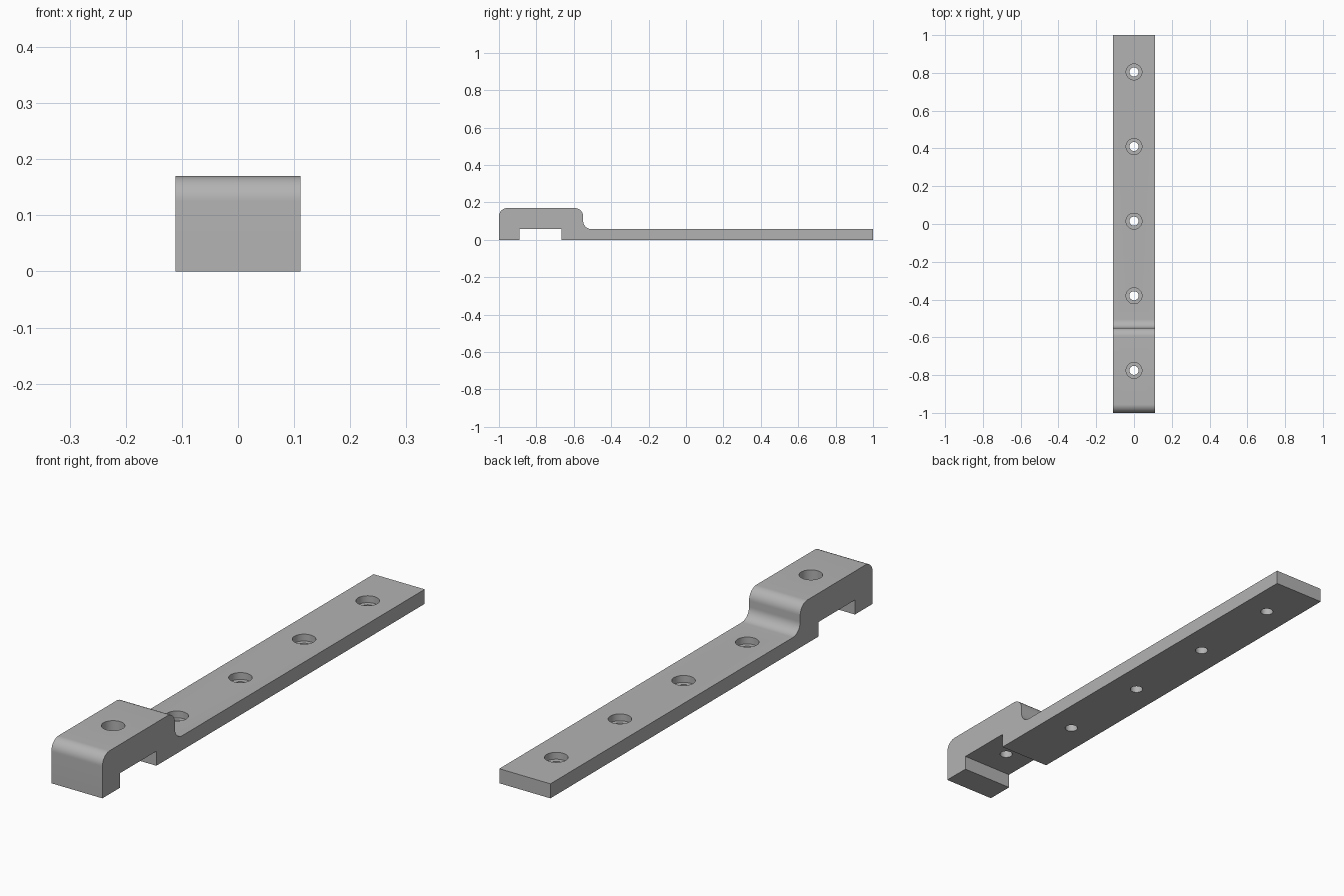
import bpy, bmesh, math
from mathutils import Matrix

cube = bpy.data.objects.get("Cube")
if cube:
    bpy.data.objects.remove(cube, do_unlink=True)

HALF_W, TOP, PLATE, R = 0.111, 0.17, 0.057, 0.045
STEP_Y = -0.55

metal = bpy.data.materials.new("grey_metal")
metal.use_nodes = True
metal.diffuse_color = (0.45, 0.45, 0.45, 1)
metal.node_tree.nodes["Principled BSDF"].inputs["Base Color"].default_value = (0.45, 0.45, 0.45, 1)


def arc(cy, cz, start, end, steps=12):
    angles = [math.radians(start + (end - start) * i / steps) for i in range(steps + 1)]
    return [(cy + R * math.cos(a), cz + R * math.sin(a)) for a in angles]


def make_object(name, bm):
    bmesh.ops.recalc_face_normals(bm, faces=bm.faces)
    mesh = bpy.data.meshes.new(name)
    bm.to_mesh(mesh)
    bm.free()
    mesh.materials.append(metal)
    obj = bpy.data.objects.new(name, mesh)
    bpy.context.collection.objects.link(obj)
    return obj


# Side profile: slotted raised block, rounded step and long flat plate
profile = [(-1, 0), (-0.89, 0), (-0.89, PLATE), (-0.665, PLATE), (-0.665, 0), (1, 0), (1, PLATE)]
profile += arc(STEP_Y + R, PLATE + R, 270, 180)
profile += arc(STEP_Y - R, TOP - R, 0, 90)
profile += arc(-1 + R, TOP - R, 90, 180)

bm = bmesh.new()
side = bm.faces.new([bm.verts.new((-HALF_W, y, z)) for y, z in profile])
extruded = bmesh.ops.extrude_face_region(bm, geom=[side])["geom"]
bmesh.ops.translate(bm, vec=(2 * HALF_W, 0, 0),
                    verts=[v for v in extruded if isinstance(v, bmesh.types.BMVert)])
bar = make_object("stepped_mounting_bar", bm)


# Counterbored screw holes, evenly spaced along the bar
def cut_holes(name, radius, bottoms):
    bm = bmesh.new()
    for i, bottom in enumerate(bottoms):
        y, height = -0.775 + 0.395 * i, 0.4
        bmesh.ops.create_cone(bm, cap_ends=True, segments=40, radius1=radius, radius2=radius,
                              depth=height, matrix=Matrix.Translation((0, y, bottom + height / 2)))
    cutter = make_object(name, bm)
    cutter.hide_render = True
    mod = bar.modifiers.new(name, 'BOOLEAN')
    mod.operation, mod.solver, mod.object = 'DIFFERENCE', 'EXACT', cutter
    bpy.context.view_layer.objects.active = bar
    bpy.ops.object.modifier_apply(modifier=name)
    bpy.data.objects.remove(cutter, do_unlink=True)


cut_holes("screw_hole_cutter", 0.024, [-0.1] * 5)
cut_holes("counterbore_cutter", 0.042, [0.11] + [0.03] * 4)

bpy.ops.object.select_all(action='DESELECT')
bar.select_set(True)
bpy.context.view_layer.objects.active = bar
bpy.ops.object.shade_smooth_by_angle(angle=math.radians(30))
